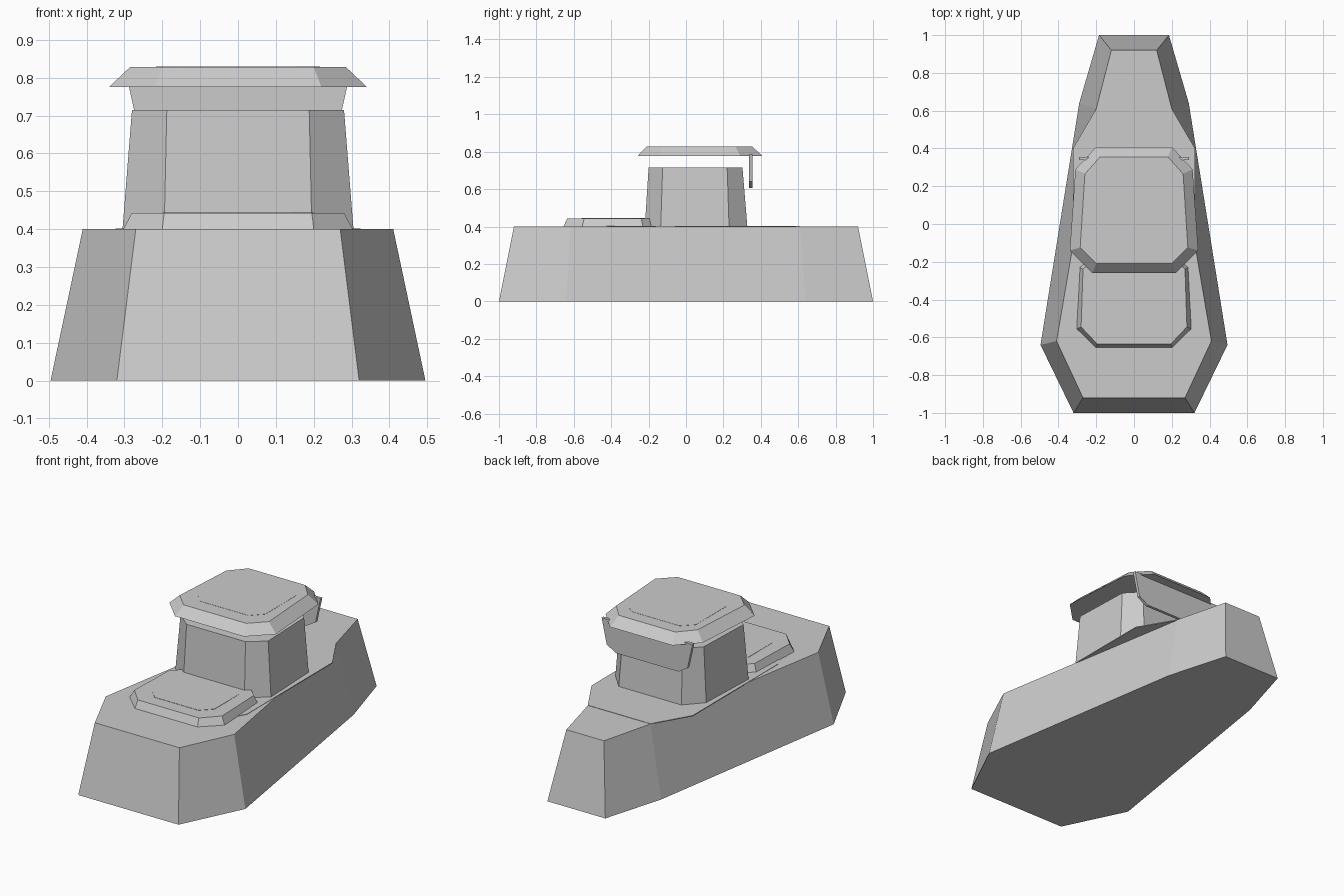
import bpy
import bmesh

if "Cube" in bpy.data.objects:
    bpy.data.objects.remove(bpy.data.objects["Cube"])


def mirrored(half):
    """Close a right-hand half outline (front to back) across x = 0."""
    return half + [(-x, y) for x, y in reversed(half)]


def finish(name, bm):
    bmesh.ops.recalc_face_normals(bm, faces=bm.faces)
    mesh = bpy.data.meshes.new(name)
    bm.to_mesh(mesh)
    bm.free()
    obj = bpy.data.objects.new(name, mesh)
    bpy.context.collection.objects.link(obj)
    return obj


def loft(name, low, z0, high, z1):
    """Flat-faced solid between two mirrored outlines at two heights."""
    bm = bmesh.new()
    a = [bm.verts.new((x, y, z0)) for x, y in mirrored(low)]
    b = [bm.verts.new((x, y, z1)) for x, y in mirrored(high)]
    n = len(a)
    bm.faces.new(a)
    bm.faces.new(b)
    for i in range(n):
        j = (i + 1) % n
        bm.faces.new((a[i], a[j], b[j], b[i]))
    return finish(name, bm)


def slab(name, half, z0, z1):
    return loft(name, half, z0, half, z1)


# Hull with sloped sides
loft("hull",
     [(0.32, -1), (0.495, -0.64), (0.29, 0.64), (0.185, 1)], 0,
     [(0.27, -0.92), (0.41, -0.62), (0.2, 0.61), (0.12, 0.92)], 0.4)

# Thin deck plate that overhangs the hull near the back
slab("deck_plate", [(0.2, -0.59), (0.323, -0.38), (0.323, 0.4), (0.2, 0.61)],
     0.397, 0.402)

# Low hatch in front of the cabin, with a faint raised panel
loft("hatch",
     [(0.2, -0.655), (0.303, -0.555), (0.287, -0.23), (0.2, -0.15)], 0.4,
     [(0.195, -0.635), (0.28, -0.545), (0.27, -0.24), (0.19, -0.165)], 0.443)
slab("hatch_panel", [(0.14, -0.56), (0.2, -0.5), (0.2, -0.28), (0.14, -0.22)],
     0.435, 0.4445)

# Cabin
loft("cabin",
     [(0.195, -0.22), (0.305, -0.135), (0.29, 0.23), (0.2, 0.328)], 0.4,
     [(0.188, -0.2), (0.28, -0.125), (0.268, 0.22), (0.19, 0.302)], 0.715)

# Floating roof with bevelled rim and a faint raised panel
loft("roof",
     [(0.22, -0.26), (0.34, -0.14), (0.31, 0.29), (0.2, 0.408)], 0.776,
     [(0.2, -0.21), (0.285, -0.125), (0.26, 0.265), (0.18, 0.355)], 0.828)
slab("roof_panel", [(0.155, -0.125), (0.217, -0.06), (0.217, 0.22), (0.155, 0.28)],
     0.82, 0.829)

# Hanging panel under the back of the roof
bm = bmesh.new()
outline = mirrored([(0.2, 0.605), (0.258, 0.64), (0.29, 0.785)])
face = bm.faces.new([bm.verts.new((x, 0.338, z)) for x, z in outline])
ext = bmesh.ops.extrude_face_region(bm, geom=[face], use_keep_orig=True)
moved = [g for g in ext["geom"] if isinstance(g, bmesh.types.BMVert)]
bmesh.ops.translate(bm, verts=moved, vec=(0, 0.017, 0))
finish("rear_panel", bm)
